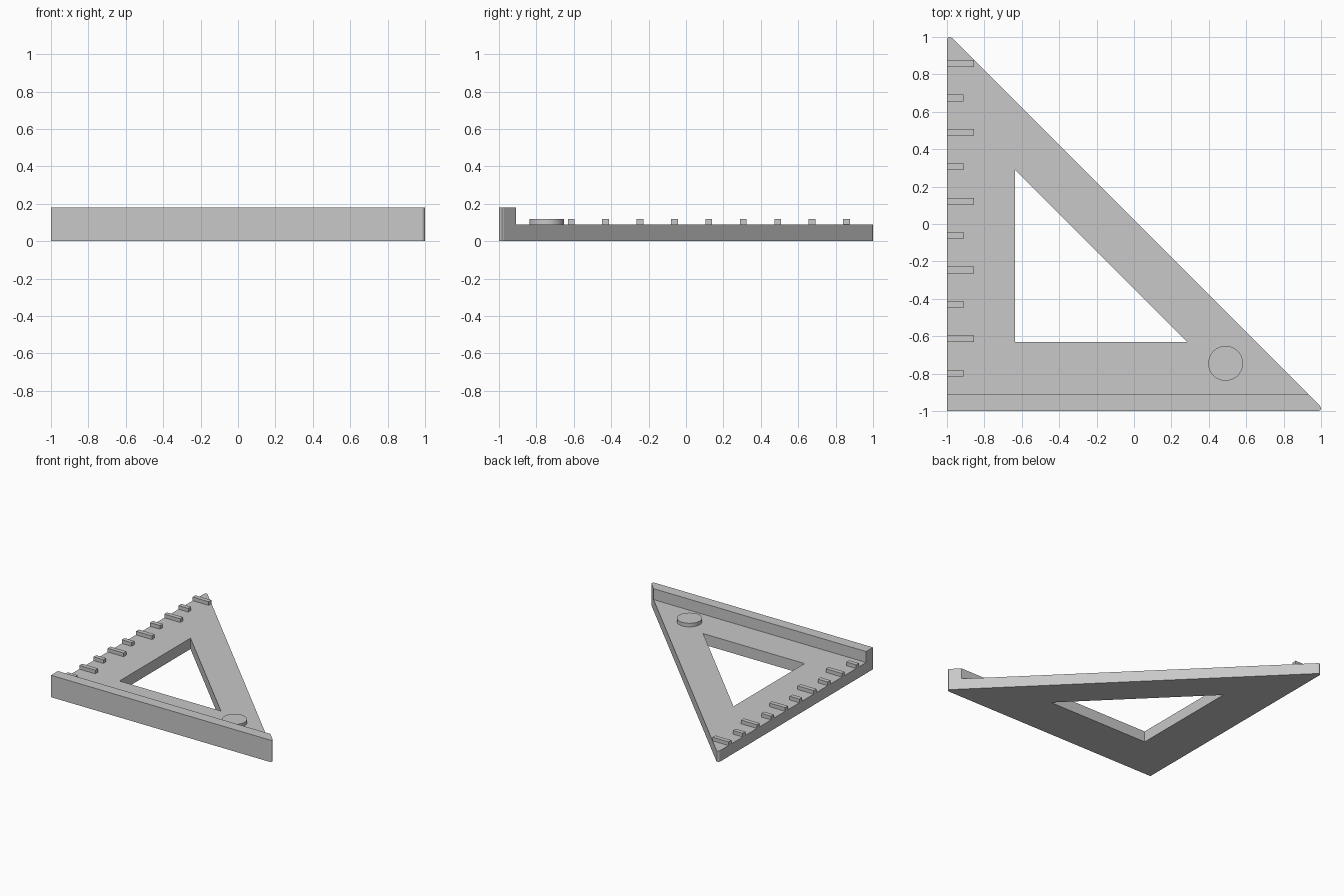
import bpy
import bmesh

if "Cube" in bpy.data.objects:
    bpy.data.objects.remove(bpy.data.objects["Cube"], do_unlink=True)

GREY = (0.58, 0.58, 0.58, 1)
grey = bpy.data.materials.new("plain grey")
grey.use_nodes = True
grey.diffuse_color = GREY
grey.node_tree.nodes["Principled BSDF"].inputs["Base Color"].default_value = GREY

PLATE_TOP, MARK_TOP, FENCE_TOP = 0.09, 0.12, 0.18
FENCE_Y = -0.91
HYP = 0.022  # the long edge lies on x + y = HYP


def finish(name, bm):
    bmesh.ops.recalc_face_normals(bm, faces=bm.faces)
    mesh = bpy.data.meshes.new(name)
    bm.to_mesh(mesh)
    bm.free()
    mesh.materials.append(grey)
    obj = bpy.data.objects.new(name, mesh)
    bpy.context.collection.objects.link(obj)
    return obj


def prism(name, loops, bottom, top):
    """Extrude an outline, with optional holes, from bottom to top."""
    bm = bmesh.new()
    for loop in loops:
        verts = [bm.verts.new((x, y, bottom)) for x, y in loop]
        for a, b in zip(verts, verts[1:] + verts[:1]):
            bm.edges.new((a, b))
    bmesh.ops.triangle_fill(bm, edges=bm.edges[:], use_beauty=True)
    moved = bmesh.ops.extrude_face_region(bm, geom=bm.faces[:], use_keep_orig=True)
    up = [v for v in moved["geom"] if isinstance(v, bmesh.types.BMVert)]
    bmesh.ops.translate(bm, verts=up, vec=(0, 0, top - bottom))
    return finish(name, bm)


# Triangular plate with softened tips and a triangular window
tip = [(0.984, -1), (0.993, -0.997), (0.999, -0.99), (1, -0.983), (0.994, HYP - 0.994)]
far_tip = [(y, x) for x, y in reversed(tip)]
window = [(-0.635, -0.632), (0.287, -0.632), (-0.635, 0.29)]
prism("triangle_plate", [[(-1, -1)] + tip + far_tip, window], 0, PLATE_TOP)

# Raised fence along the front edge
fence = [(-1, -1)] + tip + [(HYP - FENCE_Y, FENCE_Y), (-1, FENCE_Y)]
prism("front_fence", [fence], PLATE_TOP, FENCE_TOP)

# Raised measuring marks, alternating long and short
for i in range(10):
    y = 0.858 - i * 0.184
    end = -0.911 if i % 2 else -0.855
    mark = [(-1, y - 0.018), (end, y - 0.018), (end, y + 0.018), (-1, y + 0.018)]
    prism(f"measuring_mark_{i + 1}", [mark], PLATE_TOP, MARK_TOP)

# Round button near the right tip
bm = bmesh.new()
bmesh.ops.create_cone(bm, cap_ends=True, segments=48, radius1=0.093,
                      radius2=0.093, depth=MARK_TOP - PLATE_TOP)
bmesh.ops.translate(bm, verts=bm.verts, vec=(0.49, -0.745, (MARK_TOP + PLATE_TOP) / 2))
button = finish("round_button", bm)
bpy.ops.object.select_all(action="DESELECT")
button.select_set(True)
bpy.context.view_layer.objects.active = button
bpy.ops.object.shade_smooth_by_angle()
